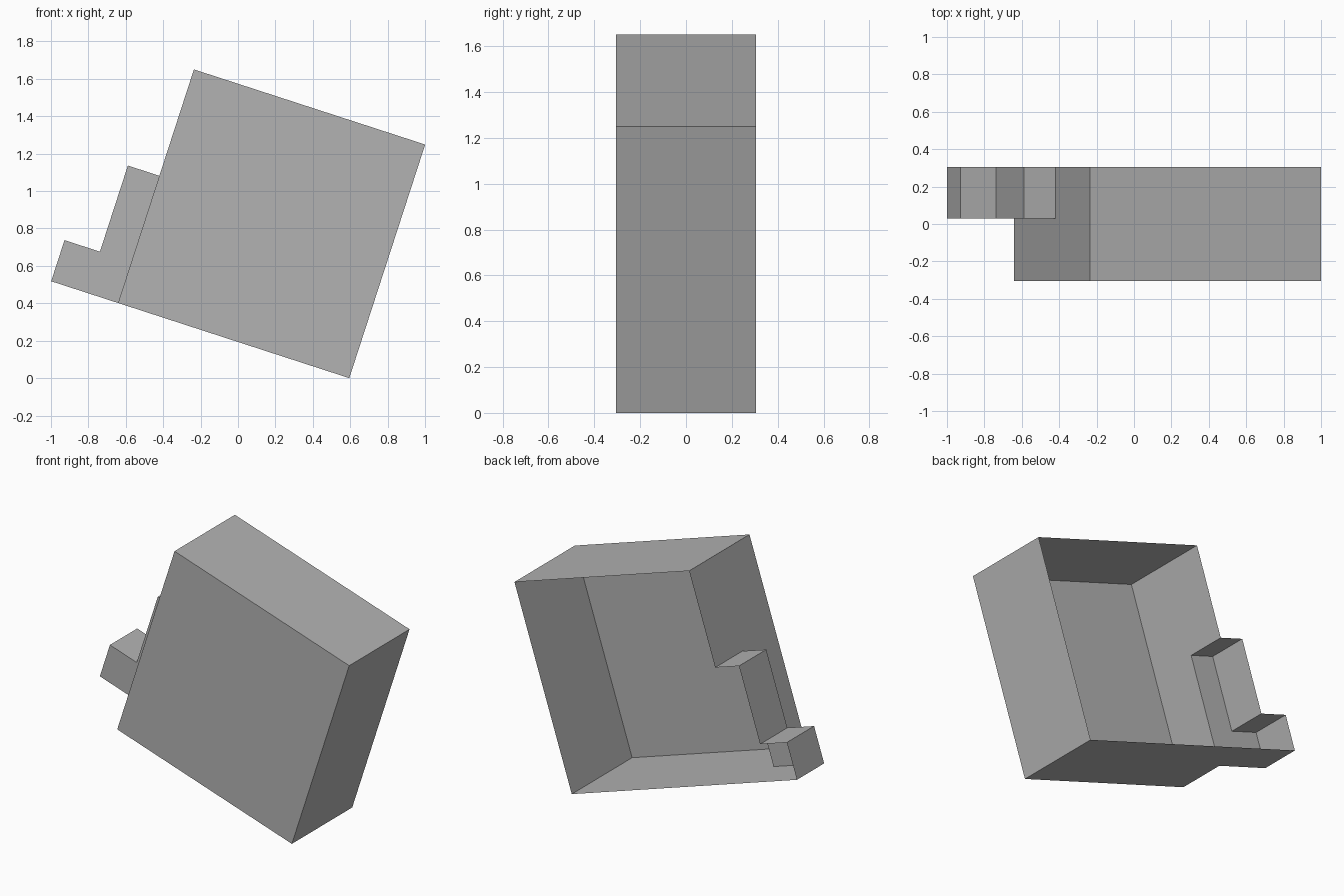
import bpy, bmesh, math
from mathutils import Matrix

cube = bpy.data.objects.get("Cube")
if cube:
    bpy.data.objects.remove(cube, do_unlink=True)

grey = bpy.data.materials.new("plain grey")
colour = (0.45, 0.45, 0.45, 1)
grey.diffuse_color = colour
grey.use_nodes = True
grey.node_tree.nodes["Principled BSDF"].inputs["Base Color"].default_value = colour

# Main sizes, in an upright frame whose origin is the lowest corner
WIDTH, HEIGHT = 1.30, 1.313
FRONT, BACK, STEP_FRONT = -0.305, 0.305, 0.03
STEP_LOW, STEP_HIGH = 0.231, 0.715
STEP_MID, STEP_END = WIDTH + 0.177, WIDTH + 0.376
TILT = Matrix.Translation((0.595, 0, 0)) @ Matrix.Rotation(math.radians(18), 4, 'Y')


def open_tray(name, profile, front, open_edge, extra=None):
    """Front panel plus walls running to the open back, leaving out one wall."""
    bm = bmesh.new()
    near = [bm.verts.new((x, front, z)) for x, z in profile]
    far = [bm.verts.new((x, BACK, z)) for x, z in profile]
    bm.faces.new(near)
    n = len(profile)
    for i in range(n):
        j = (i + 1) % n
        if i != open_edge:
            bm.faces.new((near[j], near[i], far[i], far[j]))
    if extra:
        bm.faces.new([bm.verts.new(p) for p in extra])
    bmesh.ops.remove_doubles(bm, verts=bm.verts, dist=0.0001)
    bm.transform(TILT)
    mesh = bpy.data.meshes.new(name)
    bm.to_mesh(mesh)
    bm.free()
    mesh.materials.append(grey)
    obj = bpy.data.objects.new(name, mesh)
    bpy.context.collection.objects.link(obj)


# Tilted box, open at the back, with a side wall notched where the steps join
side_wall = [(-WIDTH, y, z) for y, z in (
    (FRONT, 0), (FRONT, HEIGHT), (BACK, HEIGHT),
    (BACK, STEP_HIGH), (STEP_FRONT, STEP_HIGH), (STEP_FRONT, 0))]
box = [(-WIDTH, 0), (0, 0), (0, HEIGHT), (-WIDTH, HEIGHT)]
open_tray("box_shell", box, FRONT, 3, side_wall)

# Two hollow steps, open at the back and towards the box
steps = [(-STEP_END, 0), (-WIDTH, 0), (-WIDTH, STEP_HIGH),
         (-STEP_MID, STEP_HIGH), (-STEP_MID, STEP_LOW), (-STEP_END, STEP_LOW)]
open_tray("step_shell", steps, STEP_FRONT, 1)
